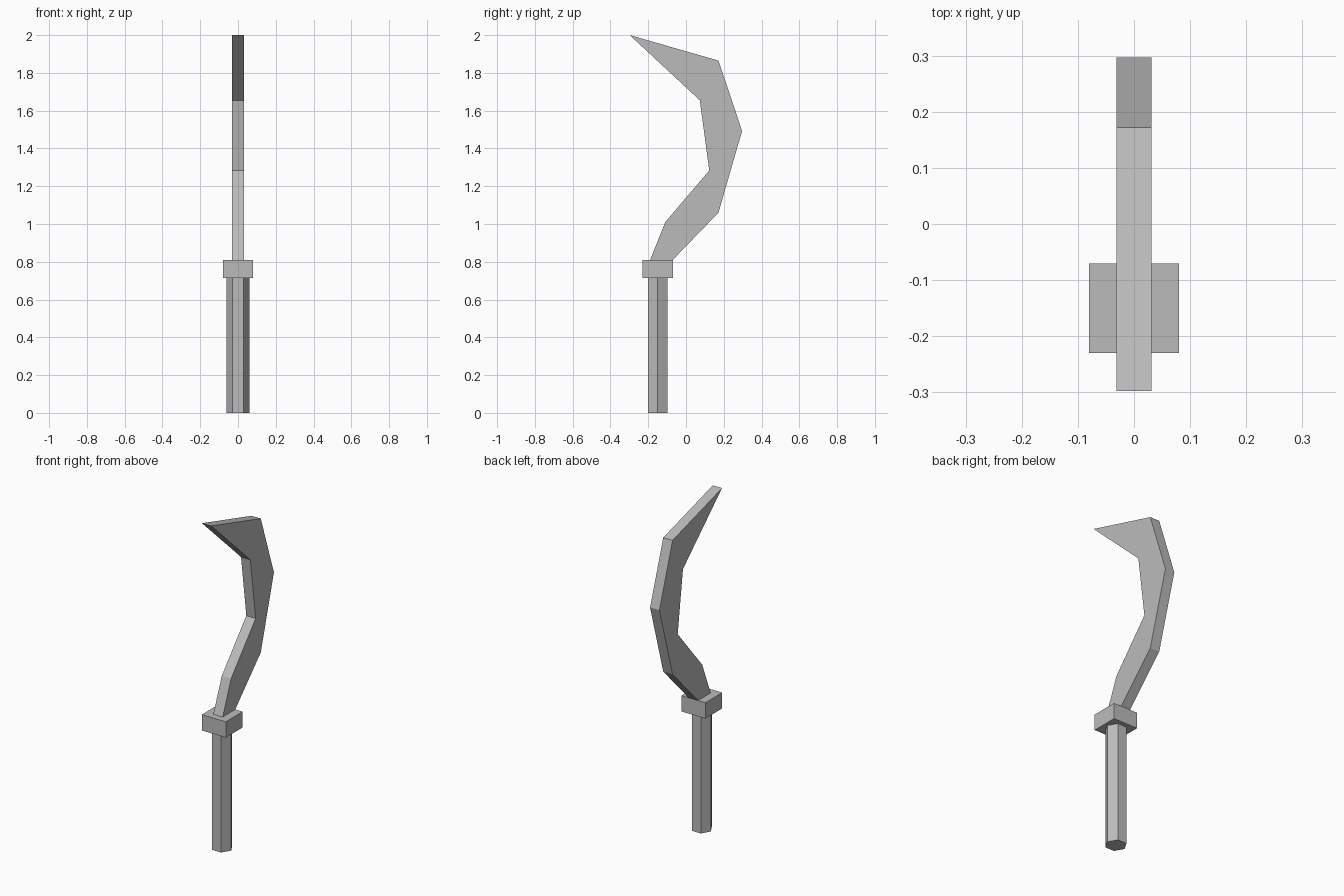
import bpy, bmesh

cube = bpy.data.objects.get("Cube")
if cube:
    bpy.data.objects.remove(cube, do_unlink=True)

COLOUR = (0.5, 0.5, 0.5, 1.0)
grey = bpy.data.materials.new("plain grey")
grey.use_nodes = True
grey.diffuse_color = COLOUR
grey.node_tree.nodes["Principled BSDF"].inputs["Base Color"].default_value = COLOUR

GRIP_Y = -0.15
GUARD_BOTTOM, GUARD_TOP = 0.715, 0.81


def finish(obj, name):
    obj.name = obj.data.name = name
    obj.data.materials.append(grey)


# Six-sided handle with its corners pointing sideways
bpy.ops.mesh.primitive_cylinder_add(vertices=6, radius=0.06, depth=GUARD_BOTTOM,
                                    location=(0, GRIP_Y, GUARD_BOTTOM / 2),
                                    rotation=(0, 0, 0.5235988))
finish(bpy.context.object, "handle")

# Square guard
bpy.ops.mesh.primitive_cube_add(size=1, location=(0, GRIP_Y, (GUARD_BOTTOM + GUARD_TOP) / 2))
guard = bpy.context.object
guard.scale = (0.16, 0.16, GUARD_TOP - GUARD_BOTTOM)
finish(guard, "guard")

# Hooked blade: side profile (y, z) extruded across x
profile = [(-0.19, GUARD_TOP), (-0.11, 1.01), (0.123, 1.283), (0.073, 1.655), (-0.298, 2.0),
           (0.172, 1.865), (0.297, 1.493), (0.172, 1.06), (-0.07, GUARD_TOP)]
HALF = 0.031
bm = bmesh.new()
side = bm.faces.new([bm.verts.new((-HALF, y, z)) for y, z in profile])
result = bmesh.ops.extrude_face_region(bm, geom=[side], use_keep_orig=True)
moved = [v for v in result["geom"] if isinstance(v, bmesh.types.BMVert)]
bmesh.ops.translate(bm, verts=moved, vec=(2 * HALF, 0, 0))
bmesh.ops.recalc_face_normals(bm, faces=bm.faces)
mesh = bpy.data.meshes.new("blade")
bm.to_mesh(mesh)
bm.free()
blade = bpy.data.objects.new("blade", mesh)
bpy.context.collection.objects.link(blade)
finish(blade, "blade")
